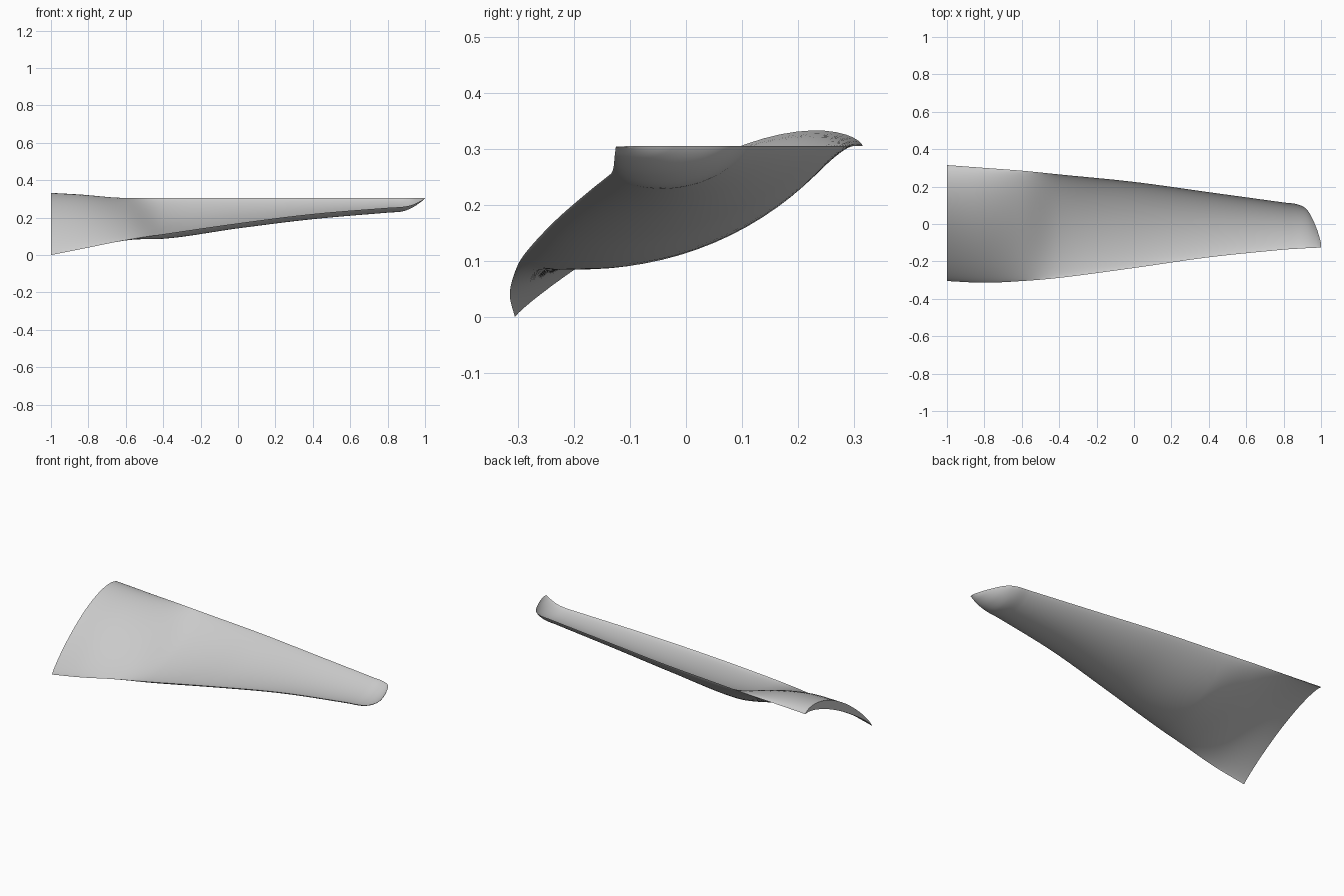
import bpy
import bmesh
import math

cube = bpy.data.objects.get("Cube")
if cube:
    bpy.data.objects.remove(cube, do_unlink=True)

# Blade stations from root to tip:
# x, leading y, leading z, trailing y, lower camber, upper camber
STATIONS = [
    (-1.0, -.305, .0, .315, .055, .11),
    (-.8, -.314, .04, .30, .015, .08),
    (-.6, -.305, .08, .285, -.05, .025),
    (-.4, -.288, .112, .265, -.098, -.045),
    (0, -.235, .17, .225, -.082, -.052),
    (.4, -.178, .22, .17, -.065, -.045),
    (.8, -.137, .253, .115, -.05, -.036),
    (.88, -.132, .258, .103, -.046, -.034),
    (.93, -.129, .268, .07, -.032, -.024),
    (.975, -.127, .288, -.02, -.014, -.01),
    (1.0, -.125, .304, -.1, -.002, .0),
]
TRAILING_Z = .305
CHORD_STEPS = 28
SPAN_STEPS = 8


def slope(i, k):
    """Tangent of column k at station i."""
    a = STATIONS[max(i - 1, 0)]
    b = STATIONS[min(i + 1, len(STATIONS) - 1)]
    return (b[k] - a[k]) / (b[0] - a[0])


def blend(i, f):
    """Smooth cubic values between station i and the next one."""
    a, b = STATIONS[i], STATIONS[i + 1]
    h = b[0] - a[0]
    values = [a[0] + h * f]
    for k in range(1, len(a)):
        values.append((2 * f**3 - 3 * f**2 + 1) * a[k]
                      + (f**3 - 2 * f**2 + f) * h * slope(i, k)
                      + (3 * f**2 - 2 * f**3) * b[k]
                      + (f**3 - f**2) * h * slope(i + 1, k))
    return values


def section(x, lead_y, lead_z, trail_y, lower, upper):
    """Closed cambered outline: along the underside, then back over the top."""
    def point(t, camber):
        bow = max(4 * t * (1 - t), 0) ** .75 * (.85 + .3 * t)
        return (x, lead_y + (trail_y - lead_y) * t,
                lead_z + (TRAILING_Z - lead_z) * t + camber * bow)

    ts = [(1 - math.cos(math.pi * j / CHORD_STEPS)) / 2
          for j in range(CHORD_STEPS + 1)]
    return ([point(t, lower) for t in ts]
            + [point(t, upper) for t in reversed(ts[1:-1])])


# Loft the blade through all sections
bm = bmesh.new()
rings = []
for i in range(len(STATIONS) - 1):
    for s in range(SPAN_STEPS):
        rings.append(section(*blend(i, s / SPAN_STEPS)))
rings.append(section(*STATIONS[-1]))
rings = [[bm.verts.new(p) for p in ring] for ring in rings]

for a, b in zip(rings, rings[1:]):
    n = len(a)
    for j in range(n):
        k = (j + 1) % n
        bm.faces.new((a[j], a[k], b[k], b[j]))

# Close the root and tip with strips across the thickness
for ring in (rings[0], rings[-1]):
    n = len(ring)
    for j in range(CHORD_STEPS):
        corners = [ring[j], ring[j + 1], ring[(n - j - 1) % n], ring[(n - j) % n]]
        bm.faces.new(list(dict.fromkeys(corners)))
bmesh.ops.recalc_face_normals(bm, faces=bm.faces)

mesh = bpy.data.meshes.new("blade")
bm.to_mesh(mesh)
bm.free()
blade = bpy.data.objects.new("blade", mesh)
bpy.context.collection.objects.link(blade)

# Plain grey finish
grey = bpy.data.materials.new("light grey")
grey.use_nodes = True
color = (.6, .6, .6, 1)
grey.diffuse_color = color
grey.node_tree.nodes["Principled BSDF"].inputs["Base Color"].default_value = color
mesh.materials.append(grey)

bpy.context.view_layer.objects.active = blade
blade.select_set(True)
bpy.ops.object.shade_smooth_by_angle(angle=math.radians(40))
